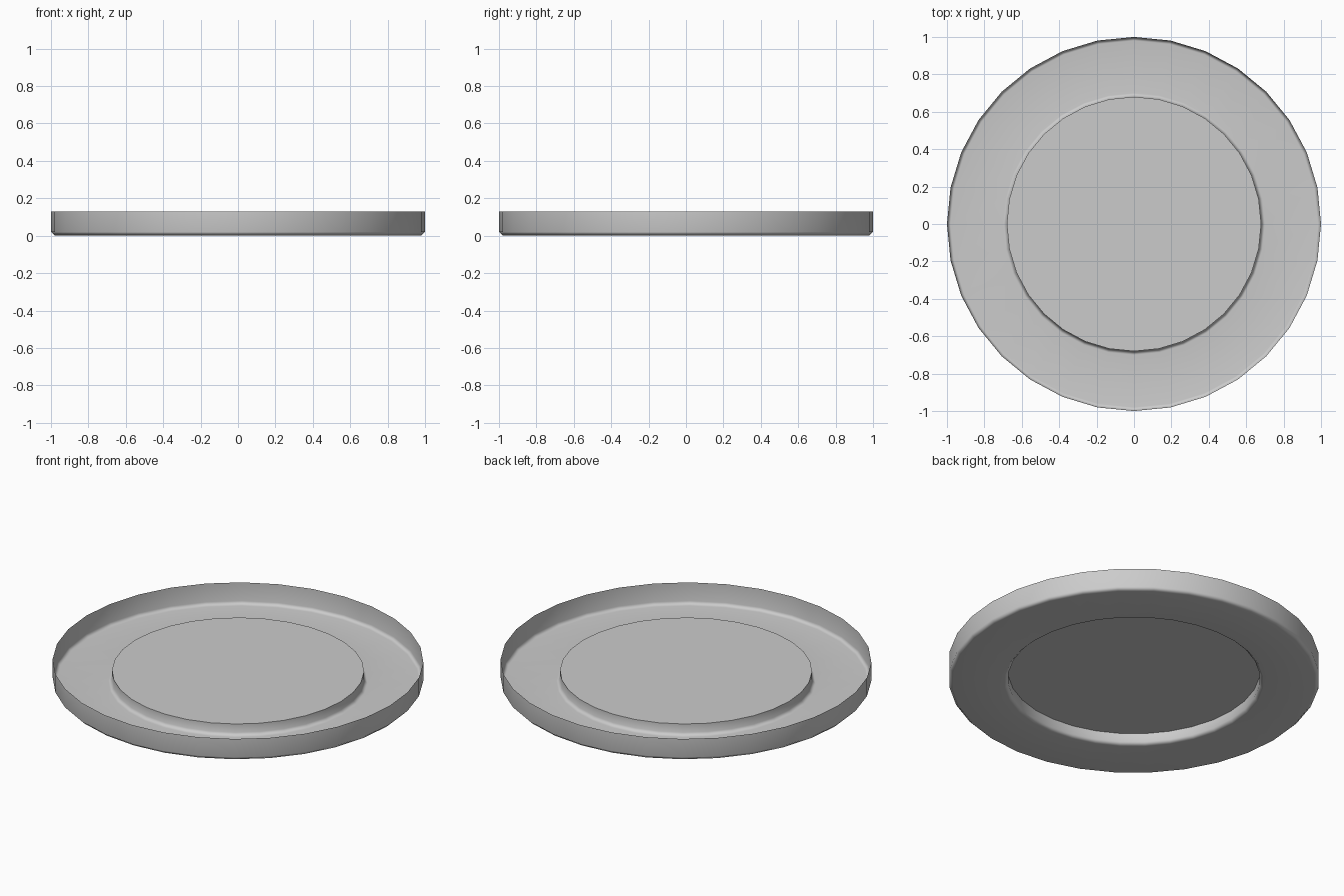
import bpy, bmesh
from math import cos, sin, pi, radians

if "Cube" in bpy.data.objects:
    bpy.data.objects.remove(bpy.data.objects["Cube"])

SIDES = 32

# Profile (radius, height) from the raised centre disc out to the rim;
# small chamfers soften both corners at floor level
PROFILE = [(0.68, 0.07), (0.68, 0.02), (0.70, 0.0),
           (0.98, 0.0), (1.0, 0.02), (1.0, 0.13)]


def lathe_sheet(name, profile):
    """Turn a profile into a thin open shell, capped at its first ring."""
    bm = bmesh.new()
    rings = [[bm.verts.new((r * cos(2 * pi * i / SIDES),
                            r * sin(2 * pi * i / SIDES), z))
              for i in range(SIDES)] for r, z in profile]
    bm.faces.new(reversed(rings[0]))
    for a, b in zip(rings, rings[1:]):
        for i in range(SIDES):
            j = (i + 1) % SIDES
            bm.faces.new((a[i], a[j], b[j], b[i]))
    mesh = bpy.data.meshes.new(name)
    bm.to_mesh(mesh)
    bm.free()
    obj = bpy.data.objects.new(name, mesh)
    bpy.context.collection.objects.link(obj)
    return obj


# Round shallow tray with raised centre
tray = lathe_sheet("round_tray", PROFILE)
bpy.context.view_layer.objects.active = tray
tray.select_set(True)
bpy.ops.object.shade_smooth_by_angle(angle=radians(60))

# Keep the flat areas flat and let the chamfers carry the shading
normals = tray.modifiers.new("flat_areas", 'WEIGHTED_NORMAL')
normals.keep_sharp = True
